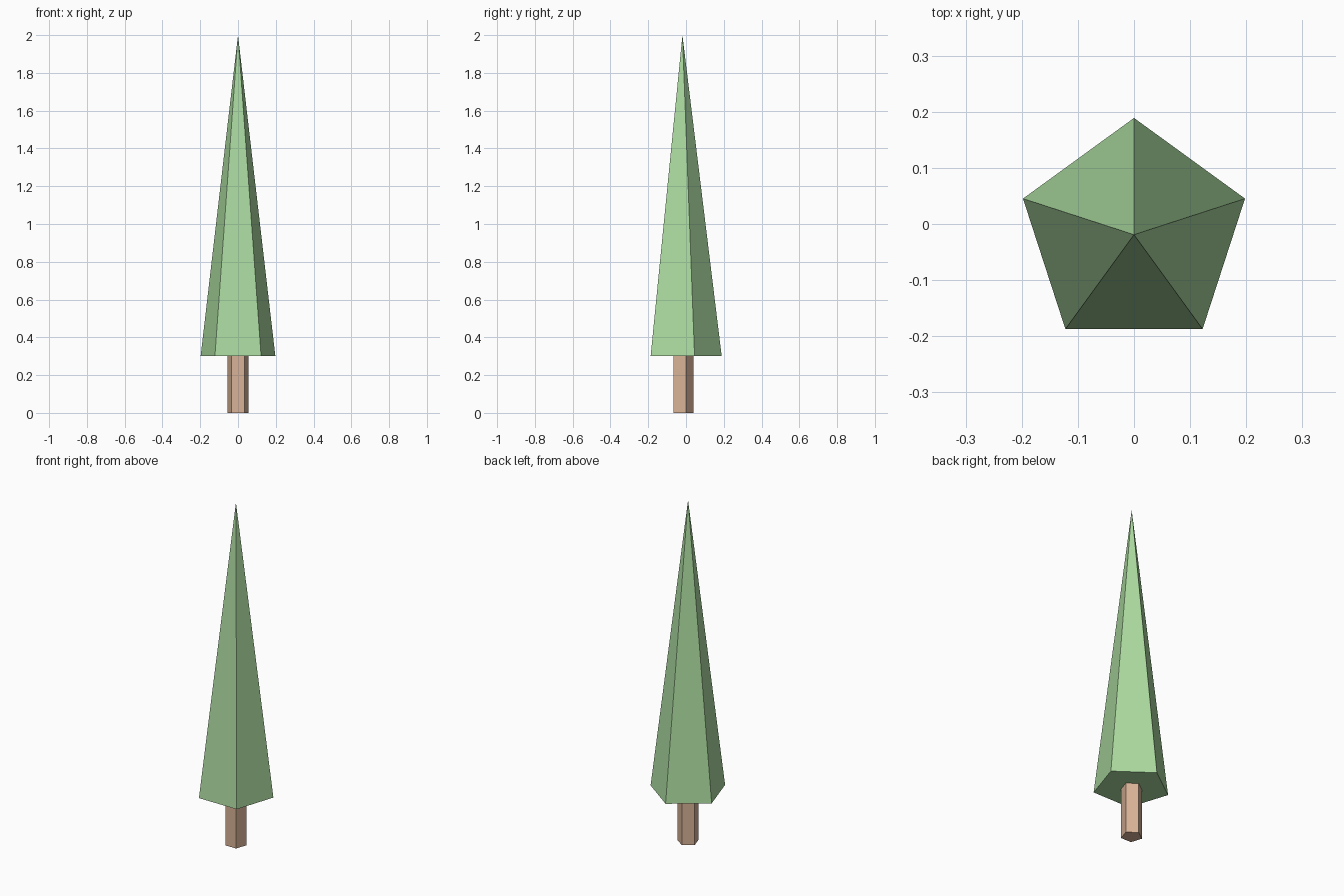
import bpy

if "Cube" in bpy.data.objects:
    bpy.data.objects.remove(bpy.data.objects["Cube"])

CENTRE_Y = -0.019  # pentagon centre, so the bounds are centred on y = 0


def material(name, colour):
    mat = bpy.data.materials.new(name)
    mat.diffuse_color = (*colour, 1)
    mat.use_nodes = True
    mat.node_tree.nodes["Principled BSDF"].inputs["Base Color"].default_value = mat.diffuse_color
    return mat


def five_sided(name, bottom_radius, top_radius, z0, z1, mat):
    # Pentagonal cone or prism with one corner towards the back (+y)
    bpy.ops.mesh.primitive_cone_add(
        vertices=5, radius1=bottom_radius, radius2=top_radius, depth=z1 - z0,
        end_fill_type='NGON', location=(0, CENTRE_Y, (z0 + z1) / 2))
    obj = bpy.context.object
    obj.name = name
    obj.data.materials.append(mat)
    return obj


# Trunk
five_sided("trunk", 0.058, 0.058, 0, 0.3, material("bark", (0.69, 0.45, 0.31)))

# Foliage
five_sided("foliage", 0.208, 0, 0.3, 2.0, material("leaves", (0.41, 0.70, 0.35)))
